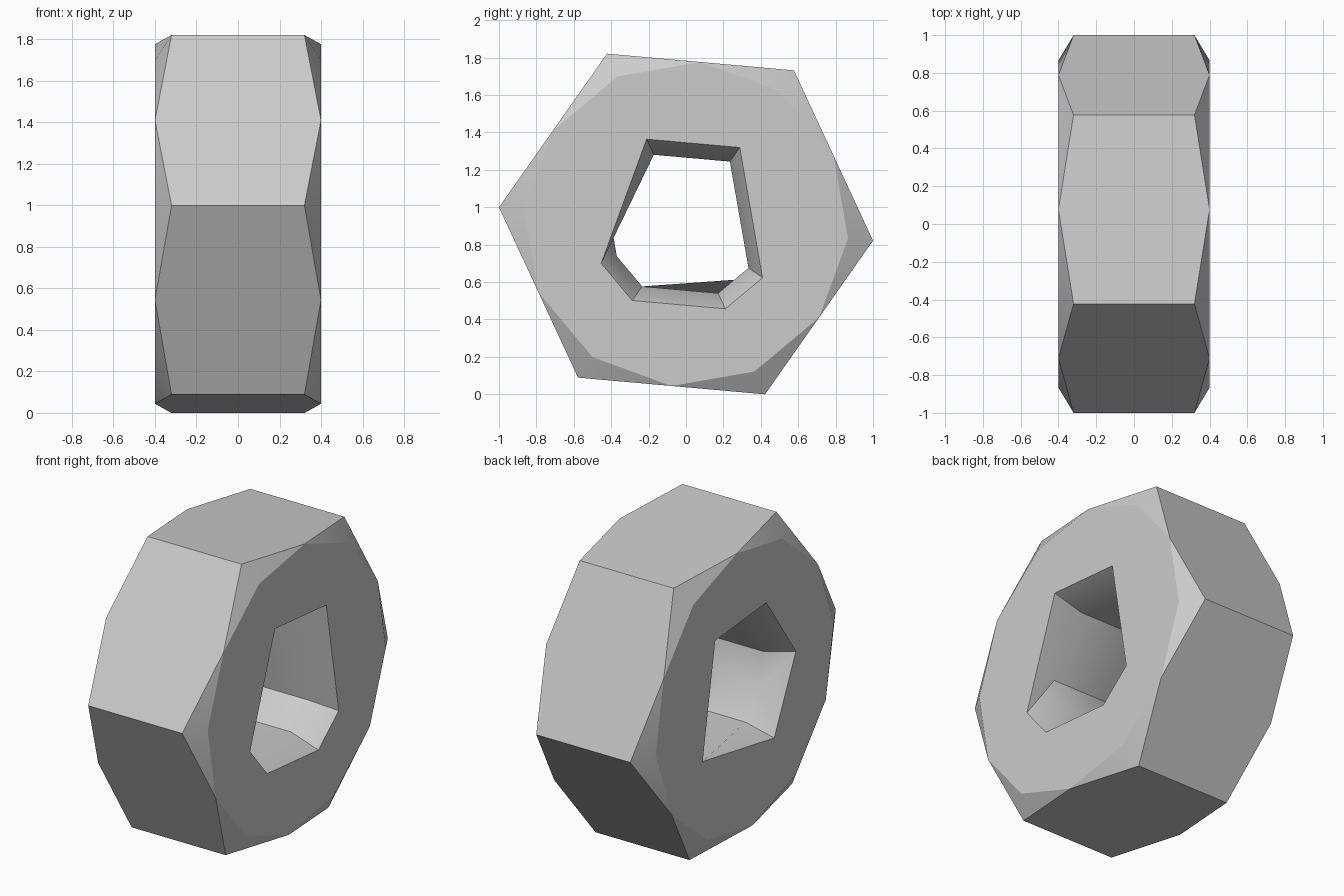
import bpy, bmesh, math

cube = bpy.data.objects.get("Cube")
if cube:
    bpy.data.objects.remove(cube, do_unlink=True)

TILT = math.radians(-5.1)
CENTRE_Z = 0.91
OUTER = 1.004                                # hexagon corner radius
FLAT = OUTER * math.cos(math.pi / 6)         # hexagon edge midpoint radius
HALF, CORNER_X = 0.4, 0.32                   # face and corner half widths
MOUTH, BORE, BORE_X = 0.5, 0.408, 0.24       # countersink and bore

# Bore corners, in twelfths of a turn, and where each meets the two mouths
BORE_STEPS = [2, 4, 6, 7, 8, 10, 11]
MOUTH_SNAP = {1: {6: 7}, -1: {7: 6, 10: 11}}

bm = bmesh.new()


def point(x, radius, step):
    a = TILT + step * math.pi / 6
    return bm.verts.new((x, radius * math.cos(a), CENTRE_Z + radius * math.sin(a)))


def add_face(*verts):
    unique = list(dict.fromkeys(verts))
    if len(unique) > 2:
        bm.faces.new(unique)


def loop_edges(verts):
    edges = []
    for a, b in zip(verts, verts[1:] + verts[:1]):
        edges.append(bm.edges.get((a, b)) or bm.edges.new((a, b)))
    return edges


corners, rims, bores = {}, {}, {}
for side in (1, -1):
    # Twelve-sided rim and the chamfers running out to the hexagon corners
    rim = [point(side * HALF, FLAT, k) for k in range(12)]
    corner = [point(side * CORNER_X, OUTER, k) for k in range(0, 12, 2)]
    for i in range(6):
        add_face(corner[i], rim[2 * i], rim[2 * i - 1])
        add_face(corner[i], rim[2 * i + 1], rim[2 * i])

    # Countersink between mouth and bore
    snap = MOUTH_SNAP[side]
    mouth = {k: point(side * HALF, MOUTH, k) for k in BORE_STEPS if k not in snap}
    bore = {k: point(side * BORE_X, BORE, k) for k in BORE_STEPS}
    for a, b in zip(BORE_STEPS, BORE_STEPS[1:] + BORE_STEPS[:1]):
        add_face(bore[a], bore[b], mouth[snap.get(b, b)], mouth[snap.get(a, a)])

    # Flat side with the hole in it
    edges = loop_edges(rim) + loop_edges(list(mouth.values()))
    bmesh.ops.triangle_fill(bm, edges=edges, use_beauty=True,
                            normal=(side, 0, 0))
    corners[side], rims[side], bores[side] = corner, rim, bore

# Six outer flats, each pointed at the middle of its edges
for i in range(6):
    j = (i + 1) % 6
    add_face(corners[1][i], rims[1][2 * i + 1], corners[1][j],
             corners[-1][j], rims[-1][2 * i + 1], corners[-1][i])

# Bore wall
for a, b in zip(BORE_STEPS, BORE_STEPS[1:] + BORE_STEPS[:1]):
    add_face(bores[1][a], bores[1][b], bores[-1][b], bores[-1][a])

bmesh.ops.recalc_face_normals(bm, faces=bm.faces)
mesh = bpy.data.meshes.new("hex_nut")
bm.to_mesh(mesh)
bm.free()

grey = bpy.data.materials.new("light_grey")
grey.use_nodes = True
colour = (0.6, 0.6, 0.6, 1)
grey.diffuse_color = colour
grey.node_tree.nodes["Principled BSDF"].inputs["Base Color"].default_value = colour
mesh.materials.append(grey)

nut = bpy.data.objects.new("hex_nut", mesh)
bpy.context.collection.objects.link(nut)
bpy.ops.object.select_all(action='DESELECT')
nut.select_set(True)
bpy.context.view_layer.objects.active = nut
bpy.ops.object.shade_smooth_by_angle(angle=math.radians(30))
